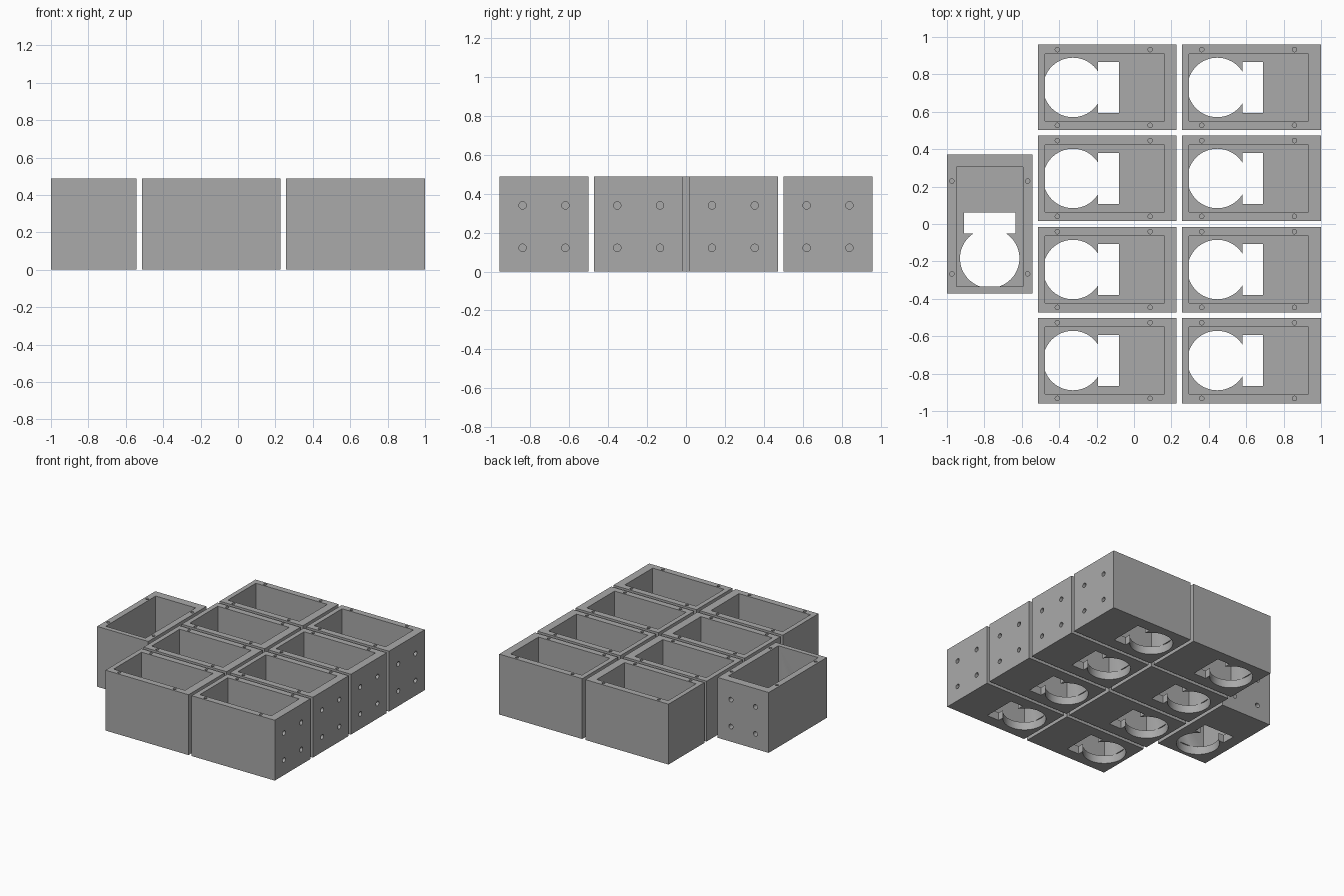
import bpy, math
from mathutils import Matrix, Vector

if "Cube" in bpy.data.objects:
    bpy.data.objects.remove(bpy.data.objects["Cube"])

L, W, H = 0.743, 0.457, 0.488      # outer size of one box
END_A, END_B, SIDE = 0.038, 0.066, 0.05   # wall thicknesses
FLOOR = 0.065

grey = bpy.data.materials.new("grey plastic")
grey.diffuse_color = (0.4, 0.4, 0.4, 1)
grey.use_nodes = True
grey.node_tree.nodes["Principled BSDF"].inputs["Base Color"].default_value = grey.diffuse_color


def block(name, lo, hi):
    lo, hi = Vector(lo), Vector(hi)
    bpy.ops.mesh.primitive_cube_add(size=1)
    ob = bpy.context.object
    ob.name = name
    ob.data.transform(Matrix.Translation((lo + hi) / 2) @ Matrix.Diagonal((*(hi - lo), 1)))
    return ob


def rod(name, centre, radius, depth, sides, along_x=False):
    bpy.ops.mesh.primitive_cylinder_add(vertices=sides, radius=radius, depth=depth)
    ob = bpy.context.object
    ob.name = name
    turn = Matrix.Rotation(math.pi / 2, 4, 'Y') if along_x else Matrix.Identity(4)
    ob.data.transform(Matrix.Translation(centre) @ turn)
    return ob


# Box body, with its long axis on x
body = block("box_body", (-L / 2, -W / 2, 0), (L / 2, W / 2, H))
x0 = -L / 2

# Open cavity, round floor opening and rectangular floor slot
cutters = [
    block("cavity_cutter", (x0 + END_A, -W / 2 + SIDE, FLOOR), (L / 2 - END_B, W / 2 - SIDE, H + 0.1)),
    rod("round_cutter", (x0 + 0.188, 0, FLOOR / 2 - 0.0245), 0.159, FLOOR + 0.05, 64),
    block("slot_cutter", (x0 + 0.322, -0.137, -0.05), (x0 + 0.433, 0.137, FLOOR + 0.03)),
]
# Screw holes in the rim
for x in (x0 + 0.105, x0 + 0.601):
    for y in (-1, 1):
        cutters.append(rod("rim_hole_cutter", (x, y * (W / 2 - 0.026), H), 0.012, 0.2, 20))
# Screw holes in the thick end wall
for y in (-0.11, 0.11):
    for z in (0.122, 0.34):
        cutters.append(rod("end_hole_cutter", (L / 2, y, z), 0.019, 0.09, 24, True))

for c in cutters:
    c.hide_render = True
    m = body.modifiers.new("cut", 'BOOLEAN')
    m.operation, m.solver, m.object = 'DIFFERENCE', 'EXACT', c

bpy.context.view_layer.update()
dg = bpy.context.evaluated_depsgraph_get()
mesh = bpy.data.meshes.new_from_object(body.evaluated_get(dg))
mesh.materials.clear()
mesh.materials.append(grey)
for ob in [body] + cutters:
    bpy.data.objects.remove(ob, do_unlink=True)


def place(name, x, y, angle=0):
    ob = bpy.data.objects.new(name, mesh)
    bpy.context.collection.objects.link(ob)
    ob.location = (x, y, 0)
    ob.rotation_euler.z = angle
    return ob


# Two columns of four boxes, and one turned box on the left
boxes = []
for i, x in enumerate((1 - L / 2 - L - 0.0285, 1 - L / 2)):
    for j in range(4):
        boxes.append(place(f"box_column{i + 1}_row{j + 1}", x, (j - 1.5) * 0.4867))
boxes.append(place("box_turned", -1 + W / 2, 0, math.pi / 2))

bpy.ops.object.select_all(action='DESELECT')
boxes[0].select_set(True)
bpy.context.view_layer.objects.active = boxes[0]
bpy.ops.object.shade_smooth_by_angle(angle=math.radians(30))
